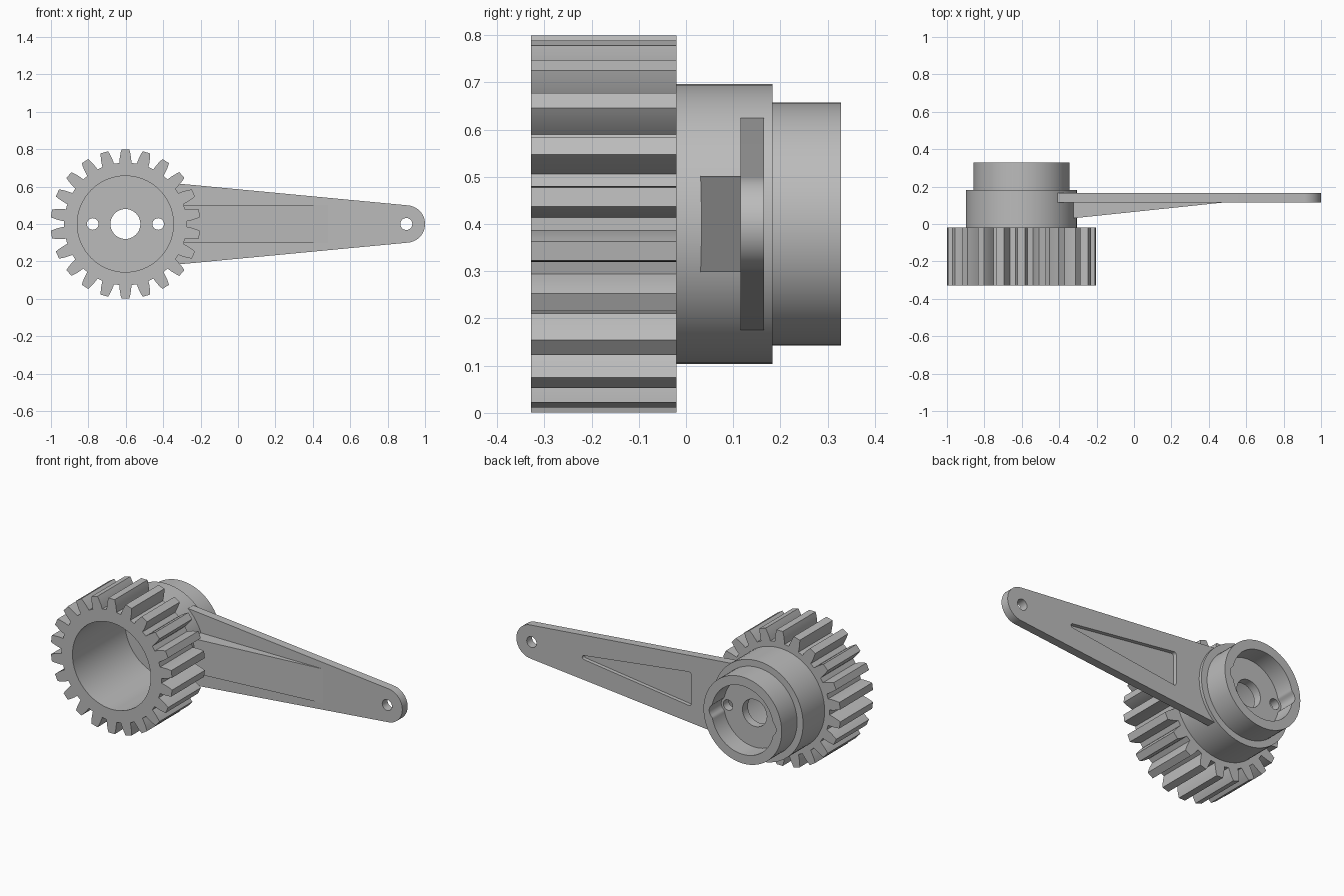
import bpy, bmesh, math
from math import sin, cos, pi, radians
from mathutils import Matrix, geometry

cube = bpy.data.objects.get("Cube")
if cube:
    bpy.data.objects.remove(cube, do_unlink=True)

CX, CZ = -0.602, 0.4          # gear axis in the xz plane
TIP_X, TIP_R = 0.9, 0.1       # rounded arm end

grey = bpy.data.materials.new("plain grey")
grey.use_nodes = True
colour = (0.5, 0.5, 0.5, 1)
grey.diffuse_color = colour
bsdf = next(n for n in grey.node_tree.nodes if n.type == 'BSDF_PRINCIPLED')
bsdf.inputs["Base Color"].default_value = colour


def arc(r, a0=0, a1=360, n=64, x=CX, z=CZ):
    """Points on an arc; a full circle leaves out its repeated last point."""
    steps = n if a1 - a0 == 360 else n - 1
    return [(x + r * cos(radians(a0 + (a1 - a0) * i / steps)),
             z + r * sin(radians(a0 + (a1 - a0) * i / steps))) for i in range(n)]


def finish(name, mesh):
    bm = bmesh.new()
    bm.from_mesh(mesh)
    bmesh.ops.remove_doubles(bm, verts=bm.verts, dist=1e-5)
    bmesh.ops.recalc_face_normals(bm, faces=bm.faces)
    bm.to_mesh(mesh)
    bm.free()
    mesh.materials.clear()
    mesh.materials.append(grey)
    ob = bpy.data.objects.new(name, mesh)
    bpy.context.collection.objects.link(ob)
    bpy.ops.object.select_all(action='DESELECT')
    ob.select_set(True)
    bpy.context.view_layer.objects.active = ob
    bpy.ops.object.shade_smooth_by_angle(angle=radians(25))
    return ob


def plate(name, loops, y0, y1):
    """Fill xz loops (outline, then holes) and extrude from y0 to y1."""
    cu = bpy.data.curves.new(name + "_profile", 'CURVE')
    cu.dimensions = '2D'
    cu.fill_mode = 'BOTH'
    cu.extrude = (y1 - y0) / 2
    for loop in loops:
        sp = cu.splines.new('POLY')
        sp.points.add(len(loop) - 1)
        for p, (x, z) in zip(sp.points, loop):
            p.co = (x, z, 0, 1)
        sp.use_cyclic_u = True
    tmp = bpy.data.objects.new(name + "_profile", cu)
    bpy.context.collection.objects.link(tmp)
    dg = bpy.context.evaluated_depsgraph_get()
    mesh = bpy.data.meshes.new_from_object(tmp.evaluated_get(dg))
    bpy.data.objects.remove(tmp, do_unlink=True)
    bpy.data.curves.remove(cu)
    mesh.transform(Matrix.Translation((0, (y0 + y1) / 2, 0)) @ Matrix.Rotation(pi / 2, 4, 'X'))
    mesh.name = name
    return finish(name, mesh)


# Gear: 22 curved-flank teeth around a wide bore
TEETH = 22
flank = [(0.328, 0.0325), (0.348, 0.031), (0.366, 0.0285), (0.384, 0.025), (0.4, 0.0205)]
tooth = [(r, -w) for r, w in flank] + [(r, w) for r, w in reversed(flank)]
gear = []
for i in range(TEETH):
    a = pi / 2 + i * 2 * pi / TEETH
    for r, w in tooth:
        u = math.sqrt(r * r - w * w)
        gear.append((CX + u * cos(a) - w * sin(a), CZ + u * sin(a) + w * cos(a)))
plate("gear_ring", [gear, arc(0.257)], -0.328, -0.02)

# Hub: shell behind the gear, closed by a floor with axle and screw holes
HUB_R, BACK_R = 0.296, 0.257
SCREW = 0.175
floor_holes = [arc(0.08, n=40)] + [arc(0.031, n=24, x=CX + s * SCREW) for s in (-1, 1)]
plate("hub_shell", [arc(HUB_R), arc(0.257)], -0.02, 0.165)
plate("hub_shoulder", [arc(HUB_R)] + floor_holes, 0.165, 0.183)
plate("hub_floor", [arc(BACK_R)] + floor_holes, 0.183, 0.215)

# Back collar: bore with a round groove on each side for the screws
GROOVE = 0.045
bore = []
for i in range(180):
    a = 2 * pi * i / 180
    r, d = 0.203, GROOVE ** 2 - (SCREW * sin(a)) ** 2
    if d > 0:
        r = max(r, SCREW * abs(cos(a)) + math.sqrt(d))
    bore.append((CX + r * cos(a), CZ + r * sin(a)))
plate("back_collar", [arc(BACK_R), bore], 0.215, 0.328)

# Arm: tapered plate seated in the hub shell, with a shallow pocket in its back
outline = (arc(TIP_R, -85, 85, 32, x=TIP_X) + arc(0.278, -55, 55, 24)[::-1])
tip_hole = arc(0.032, n=32, x=TIP_X)
dots = [p for x, z, r in ((-0.135, 0.085, 0.015), (-0.135, -0.085, 0.015), (0.555, 0, 0.012))
        for p in arc(r, n=24, x=x, z=CZ + z)]
pocket = [dots[i] for i in geometry.convex_hull_2d(dots)]
plate("arm_front_layer", [outline, tip_hole], 0.115, 0.142)
plate("arm_back_layer", [outline, tip_hole, pocket], 0.142, 0.165)

# Stiffening rib: wedge that fades into the front of the arm
wedge = [(-0.332, 0.03), (0.48, 0.115), (0.48, 0.118), (-0.332, 0.118)]
mesh = bpy.data.meshes.new("arm_rib")
bm = bmesh.new()
face = bm.faces.new([bm.verts.new((x, y, CZ - 0.102)) for x, y in wedge])
ext = bmesh.ops.extrude_face_region(bm, geom=[face])
bmesh.ops.translate(bm, vec=(0, 0, 0.204),
                    verts=[v for v in ext["geom"] if isinstance(v, bmesh.types.BMVert)])
bm.to_mesh(mesh)
bm.free()
finish("arm_rib", mesh)
